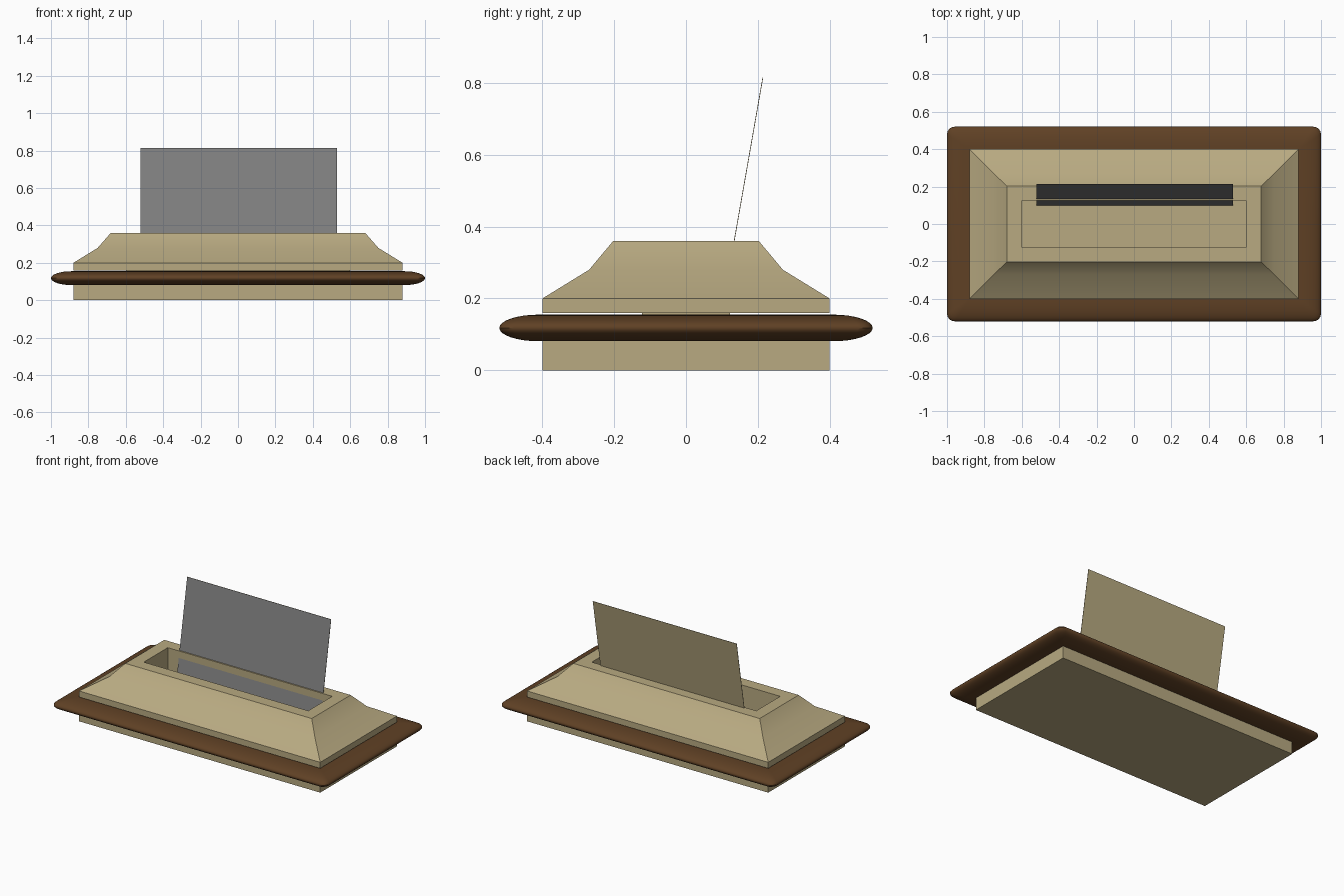
import bpy
import bmesh
from math import sin, cos, pi, radians
from mathutils import Vector

cube = bpy.data.objects.get("Cube")
if cube:
    bpy.data.objects.remove(cube, do_unlink=True)


def material(name, r, g, b):
    m = bpy.data.materials.new(name)
    m.use_nodes = True
    m.diffuse_color = (r, g, b, 1)
    m.node_tree.nodes["Principled BSDF"].inputs["Base Color"].default_value = (r, g, b, 1)
    return m


tan = material("tan stone", 0.48, 0.40, 0.22)
brown = material("dark brown wood", 0.115, 0.052, 0.018)
grey = material("mid grey", 0.22, 0.22, 0.22)


def rect(hx, hy, z, radius=0.0, steps=0):
    """Rectangle loop, with rounded corners when steps is above zero."""
    points = []
    for quarter, (sx, sy) in enumerate([(1, 1), (-1, 1), (-1, -1), (1, -1)]):
        for i in range(steps + 1):
            a = (quarter + (i / steps if steps else 0.5)) * pi / 2
            points.append(Vector((sx * (hx - radius) + radius * cos(a),
                                  sy * (hy - radius) + radius * sin(a), z)))
    return points


def loft(name, loops, *mats):
    """Skin a stack of equal loops and close both ends."""
    bm = bmesh.new()
    rings = [[bm.verts.new(p) for p in loop] for loop in loops]
    n = len(rings[0])
    for low, high in zip(rings, rings[1:]):
        for i in range(n):
            j = (i + 1) % n
            bm.faces.new((low[i], low[j], high[j], high[i]))
    bm.faces.new(rings[0][::-1])
    bm.faces.new(rings[-1])
    mesh = bpy.data.meshes.new(name)
    bm.to_mesh(mesh)
    bm.free()
    for m in mats:
        mesh.materials.append(m)
    obj = bpy.data.objects.new(name, mesh)
    bpy.context.collection.objects.link(obj)
    bpy.ops.object.select_all(action="DESELECT")
    obj.select_set(True)
    bpy.context.view_layer.objects.active = obj
    bpy.ops.object.shade_smooth_by_angle(angle=radians(35))
    return obj


# Bottom plinth
loft("base_plinth", [rect(0.88, 0.4, 0), rect(0.88, 0.4, 0.1)], tan)

# Wooden board with an elliptical rounded edge
board = []
steps = 16
for i in range(steps + 1):
    t = pi * (i / steps - 0.5)
    inset = 0.11 * (1 - cos(t))
    board.append(rect(1 - inset, 0.52 - inset, 0.118 + 0.037 * sin(t),
                      0.005 + 0.035 * cos(t), 4))
loft("rounded_board", board, brown)

# Flared upper block with a long open slot
loft("slotted_block", [
    rect(0.88, 0.4, 0.16),
    rect(0.88, 0.4, 0.2),
    rect(0.75, 0.27, 0.28),
    rect(0.68, 0.203, 0.36),
    rect(0.6, 0.125, 0.36),
    rect(0.6, 0.125, 0.162),
], tan)

# Slot floor, showing in the gap under the block
loft("slot_floor", [rect(0.6, 0.122, 0.154), rect(0.6, 0.122, 0.161)], tan)

# Thin card leaning back in the slot: grey front, tan back
card = loft("leaning_card", [
    [p + Vector((0.005, y, 0)) for p in rect(0.525, 0.001, z)]
    for y, z in [(0.1, 0.165), (0.214, 0.815)]
], tan, grey)
for face in card.data.polygons:
    if face.normal.y < -0.5:
        face.material_index = 1
